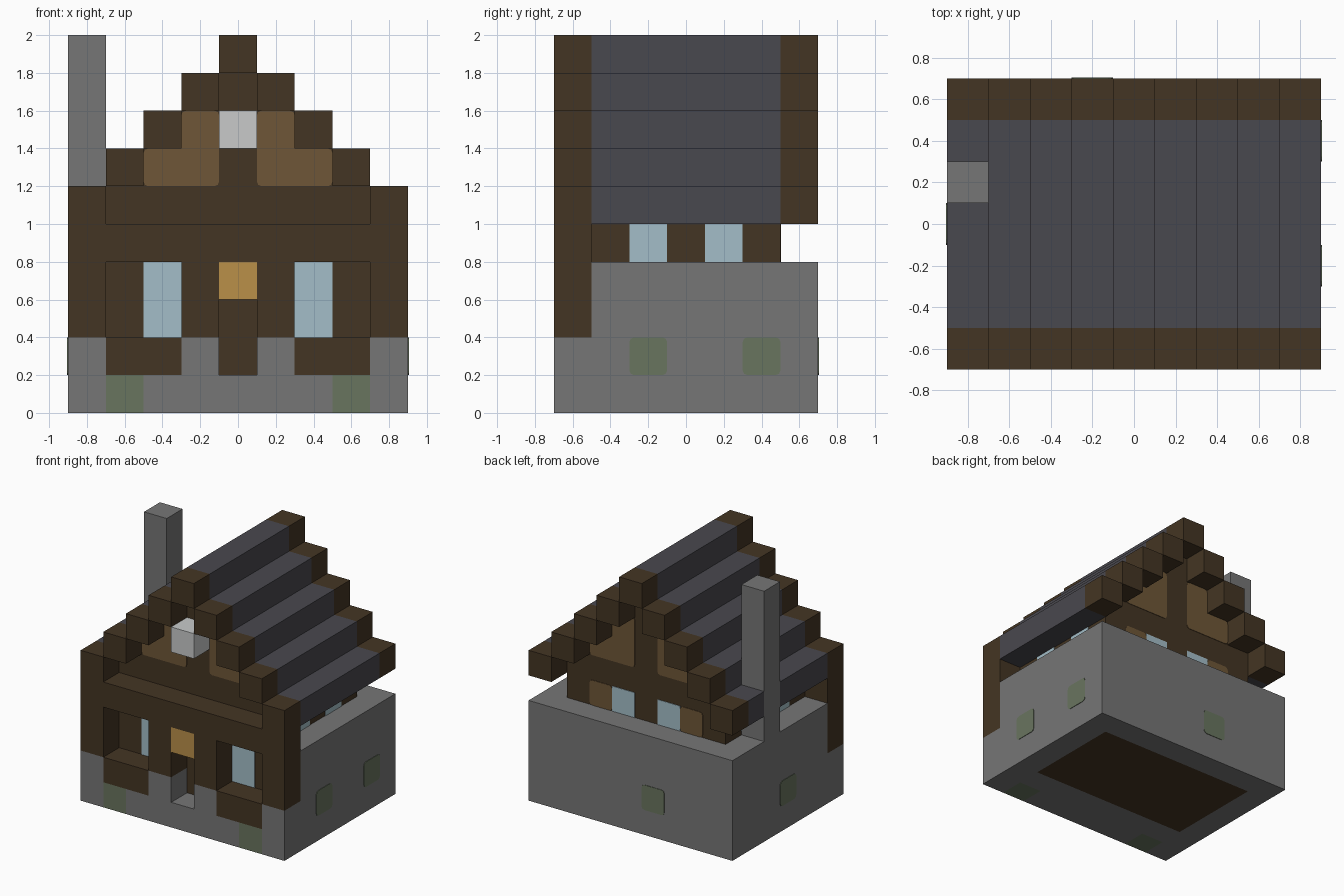
import bpy, bmesh
from mathutils import Vector

if "Cube" in bpy.data.objects:
    bpy.data.objects.remove(bpy.data.objects["Cube"], do_unlink=True)

U = 0.2       # block size
PLATE = 0.004  # thickness of painted plates


def material(name, r, g, b):
    lin = [((c / 255 + 0.055) / 1.055) ** 2.4 for c in (r, g, b)] + [1]
    m = bpy.data.materials.new(name)
    m.use_nodes = True
    m.diffuse_color = lin
    m.node_tree.nodes["Principled BSDF"].inputs["Base Color"].default_value = lin
    return m


stone = material("stone grey", 118, 118, 118)
timber = material("dark timber", 68, 53, 35)
slate = material("roof slate", 73, 72, 78)
plank = material("tan plank", 110, 86, 55)
glass = material("pale blue glass", 164, 190, 200)
amber = material("amber", 186, 144, 73)
white = material("white", 200, 202, 202)
moss = material("moss green", 105, 117, 95)


def box(x0, x1, y0, y1, z0, z1):
    return (x0, x1, y0, y1, z0, z1)


def both(boxes):
    """The boxes and their copies mirrored across x = 0."""
    return boxes + [(-b[1], -b[0], *b[2:]) for b in boxes]


def build(name, mat, boxes, round_axis=None):
    """One object from boxes; plates may get rounded corners around an axis."""
    bm = bmesh.new()
    for x0, x1, y0, y1, z0, z1 in boxes:
        lo, size = Vector((x0, y0, z0)), Vector((x1 - x0, y1 - y0, z1 - z0))
        cube = bmesh.ops.create_cube(bm, size=1)["verts"]
        for v in cube:
            v.co = lo + (v.co + Vector((.5, .5, .5))) * size
        if round_axis is not None:
            edges = {e for v in cube for e in v.link_edges
                     if abs((e.verts[0].co - e.verts[1].co)[round_axis]) > PLATE / 2}
            bmesh.ops.bevel(bm, geom=list(edges), offset=0.025, segments=2,
                            profile=0.5, affect='EDGES')
    mesh = bpy.data.meshes.new(name)
    bm.to_mesh(mesh)
    bm.free()
    mesh.materials.append(mat)
    ob = bpy.data.objects.new(name, mesh)
    bpy.context.collection.objects.link(ob)
    return ob


F0, F1 = -0.7, -0.5   # front layer
# Stone walls: tall sides and back, low front with a door slot
build("side_walls", stone, both([box(.7, .9, F1, .7, 0, .8)]))
build("back_wall", stone, [box(-.7, .7, .5, .7, 0, .8)])
build("front_wall", stone, [box(-.5, .5, F0, F1, 0, U)] + both([
    box(.7, .9, F0, F1, 0, .4), box(.1, .3, F0, F1, U, .4)]))
build("front_footing", stone, [box(-.7, .7, F1, -.3, 0, U)])
build("mossy_corner_stones", moss, both([box(.5, .7, F0, F1, 0, U)]))

# Inner timber house with floor
build("house_core", timber, [box(-.7, .7, -.3, .5, 0, 1.2),
                             box(-.7, .7, F1, -.3, U, 1.2)])
build("gable_core", timber, [box(-w, w, -.5, .5, z, z + U)
                             for w, z in ((.5, 1.2), (.3, 1.4), (.1, 1.6))])

# Timber front frame
build("corner_posts", timber, both([box(.7, .9, F0, F1, .4, 1.0)]))
build("door_piers", timber, both([box(.1, .3, F0, F1, .4, .8)]))
build("window_sills", timber, both([box(.3, .7, F0, F1, U, .4)]))
build("front_beam", timber, [box(-.7, .7, F0, F1, .8, 1.0)])
build("door_lamp", amber, [box(-.1, .1, F0, F1, .6, .8)])
build("gable_lamp", white, [box(-.1, .1, F0, F1, 1.4, 1.6)])

# Stepped roof with timber ends; the lowest left course leaves room for the chimney
courses, ends = [], []
for i in range(5):
    x, z = .1 + U * (3 - i), 1.0 + U * i
    sides = [(x, x + U), (-x - U, -x)] if i < 4 else [(-.1, .1)]
    for x0, x1 in sides:
        spans = [(-.5, .1), (.3, .5)] if i == 0 and x0 < 0 else [(-.5, .5)]
        courses += [box(x0, x1, a, b, z, z + U) for a, b in spans]
        ends += [box(x0, x1, a, a + U, z, z + U) for a in (F0, .5)]
build("roof_courses", slate, courses)
build("roof_ends", timber, ends)
build("chimney", stone, [box(-.9, -.7, .1, .3, .8, 2.0)])

# Window plates
build("front_windows", glass, both([box(.3, .5, F1 - PLATE, F1, .4, .8)]))
build("back_windows", glass, both([box(.1, .3, .5, .5 + PLATE, .8, 1.0)]))
build("side_windows", glass, both([box(.7, .7 + PLATE, y, y + U, .8, 1.0)
                                   for y in (-.3, .1)]))

# Tan wall panels on both gables and beside the back windows
panels = [box(.3, .5, .5, .5 + PLATE, .8, 1.0)]
for y in (F1 - PLATE, .5):
    panels += [box(.1, .5, y, y + PLATE, 1.2, 1.4), box(.1, .3, y, y + PLATE, 1.2, 1.6)]
build("wall_panels", plank, both(panels), round_axis=1)

# Moss patches on the stone
build("side_moss", moss, [box(.9, .9 + PLATE, y, y + U, U, .4) for y in (-.3, .3)]
      + [box(-.9 - PLATE, -.9, -.1, .1, U, .4)], round_axis=0)
build("back_moss", moss, [box(-.3, -.1, .7, .7 + PLATE, U, .4)], round_axis=1)
